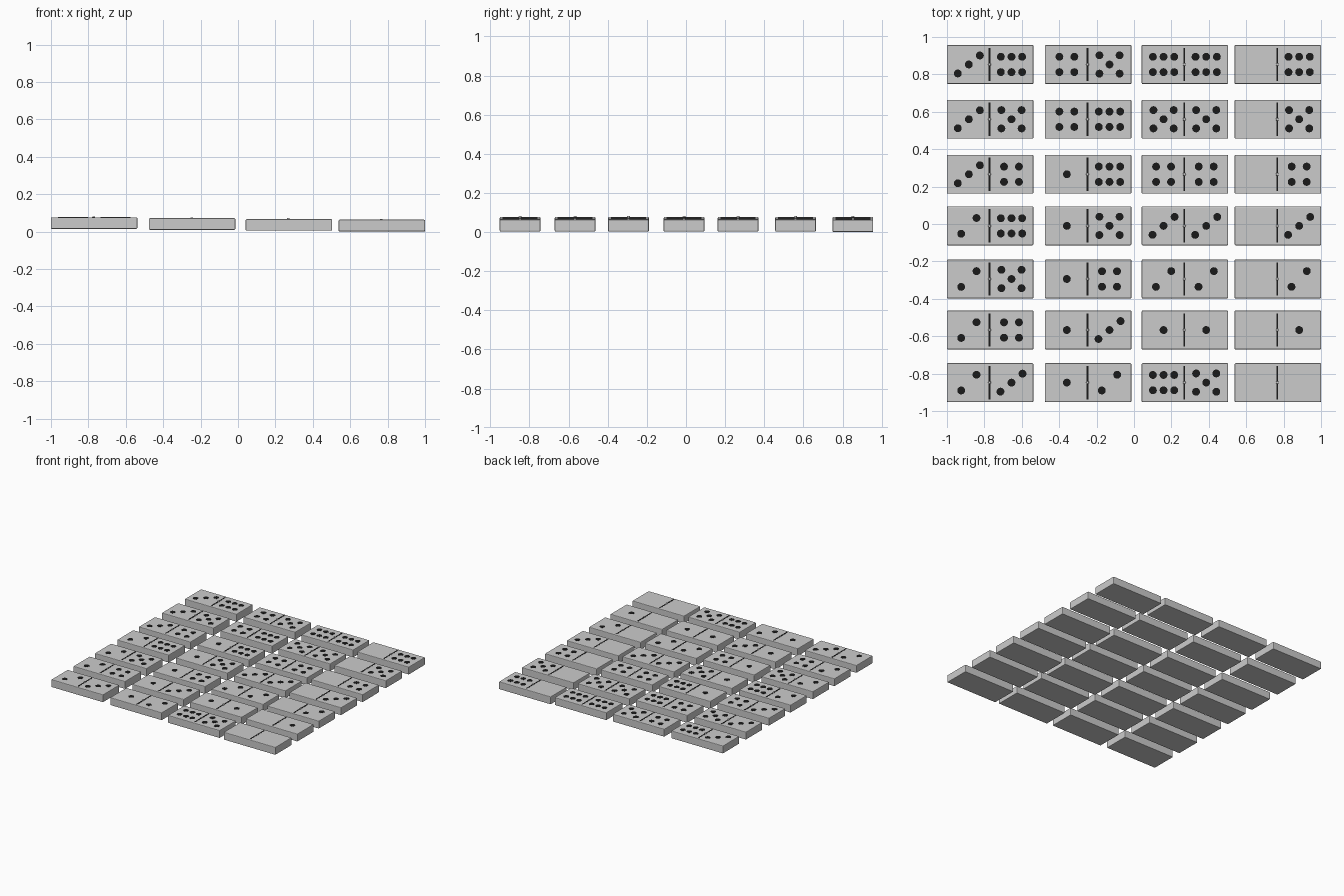
import bpy, bmesh
from mathutils import Matrix

if "Cube" in bpy.data.objects:
    bpy.data.objects.remove(bpy.data.objects["Cube"])

W, D, H = 0.462, 0.208, 0.062
COL_X = [-0.769, -0.245, 0.272, 0.769]
COL_Z = [0.015, 0.010, 0.005, 0.002]
ROW_Y = [0.853, 0.560, 0.266, -0.010, -0.294, -0.567, -0.848]
ROWS = ["36 45 66 06", "35 46 55 05", "34 16 44 04", "26 15 33 03",
        "25 14 22 02", "24 13 11 01", "23 12 65 00"]


def diag(a, b):
    return [(-a, -b), (a, b)]


def corners(a, b):
    return [(x, y) for x in (-a, a) for y in (-b, b)]


# pip layout of each half
PIPS = {0: [], 1: [(0, 0)],
        2: diag(0.041, 0.042),
        3: diag(0.059, 0.048) + [(0, 0)],
        4: corners(0.040, 0.041),
        5: corners(0.054, 0.049) + [(0, 0)],
        6: corners(0.057, 0.041) + [(0, -0.041), (0, 0.041)]}

black = bpy.data.materials.new("black")
black.diffuse_color = (0.01, 0.01, 0.01, 1)
black.use_nodes = True
black.node_tree.nodes["Principled BSDF"].inputs["Base Color"].default_value = black.diffuse_color


def finish(bm, name, loc, mat=None):
    me = bpy.data.meshes.new(name)
    bm.to_mesh(me)
    bm.free()
    ob = bpy.data.objects.new(name, me)
    ob.location = loc
    bpy.context.collection.objects.link(ob)
    if mat:
        me.materials.append(mat)
    return ob


def box(bm, sx, sy, sz, c):
    bmesh.ops.create_cube(bm, size=1, matrix=Matrix.Translation(c) @ Matrix.Diagonal((sx, sy, sz, 1)))


def disc(bm, r, h, c, r2=None, n=24):
    bmesh.ops.create_cone(bm, cap_ends=True, segments=n, radius1=r, radius2=r if r2 is None else r2,
                          depth=h, matrix=Matrix.Translation(c))


for r, row in enumerate(ROWS):
    for c, pair in enumerate(row.split()):
        loc = (COL_X[c], ROW_Y[r], COL_Z[c] if (r or c < 3) else 0.0)
        # tile body with softened edges
        bm = bmesh.new()
        box(bm, W, D, H, (0, 0, H / 2))
        bmesh.ops.bevel(bm, geom=bm.edges[:], offset=0.005, segments=2, profile=0.5, affect='EDGES')
        finish(bm, f"tile_{pair}", loc)
        # black divider bar and pips inlaid in the top face
        bm = bmesh.new()
        box(bm, 0.010, 0.178, 0.006, (-0.003, 0, H - 0.002))
        for side, digit in zip((-1, 1), pair):
            for x, y in PIPS[int(digit)]:
                disc(bm, 0.021, 0.006, (side * 0.114 + x, y, H - 0.002))
        finish(bm, f"markings_{pair}", loc, black)
        # small domed centre pin
        bm = bmesh.new()
        disc(bm, 0.009, 0.008, (-0.003, 0, H + 0.001), 0.006, 16)
        finish(bm, f"centre_pin_{pair}", loc)
